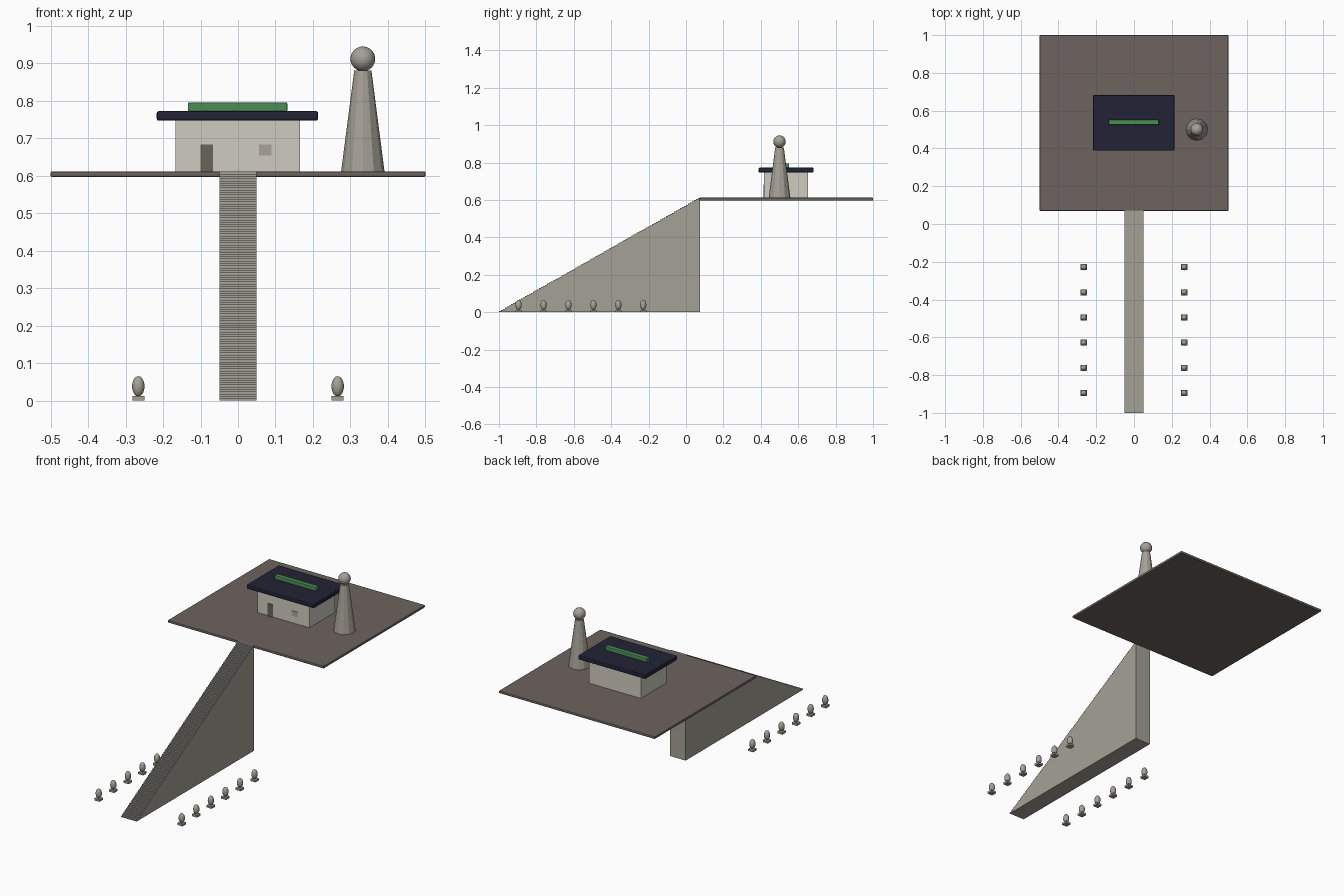
import bpy, bmesh, math

if "Cube" in bpy.data.objects:
    bpy.data.objects.remove(bpy.data.objects["Cube"])


def mat(name, r, g, b):
    m = bpy.data.materials.new(name)
    lin = [((c / 255 + 0.055) / 1.055) ** 2.4 for c in (r, g, b)]
    m.diffuse_color = (*lin, 1)
    m.use_nodes = True
    m.node_tree.nodes["Principled BSDF"].inputs["Base Color"].default_value = m.diffuse_color
    return m


STONE = mat("stone", 165, 161, 151)
EARTH = mat("terrace_brown", 108, 99, 94)
WALL = mat("plaster", 207, 203, 193)
NAVY = mat("roof_navy", 34, 34, 54)
GREEN = mat("ridge_green", 74, 142, 84)
DOOR = mat("door_grey", 104, 100, 92)
GLASS = mat("window_grey", 168, 164, 155)


def finish(name, bm, material, smooth=False):
    bmesh.ops.recalc_face_normals(bm, faces=bm.faces)
    me = bpy.data.meshes.new(name)
    bm.to_mesh(me)
    bm.free()
    me.materials.append(material)
    ob = bpy.data.objects.new(name, me)
    bpy.context.collection.objects.link(ob)
    for p in me.polygons:
        p.use_smooth = smooth
    return ob


def box(name, x, y, z, material, bevel=0):
    """Box from (min, max) ranges."""
    bm = bmesh.new()
    bmesh.ops.create_cube(bm, size=1)
    for v in bm.verts:
        v.co = [(r[0] + r[1]) / 2 + c * (r[1] - r[0]) for c, r in zip(v.co, (x, y, z))]
    ob = finish(name, bm, material)
    if bevel:
        m = ob.modifiers.new("bevel", "BEVEL")
        m.width, m.segments = bevel, 2
    return ob


def ball(name, loc, r, rz, material):
    bm = bmesh.new()
    bmesh.ops.create_uvsphere(bm, u_segments=24, v_segments=16, radius=1)
    for v in bm.verts:
        v.co = (loc[0] + v.co.x * r, loc[1] + v.co.y * r, loc[2] + v.co.z * rz)
    return finish(name, bm, material, True)


# terrace
box("terrace", (-0.5, 0.5), (0.07, 1.0), (0.597, 0.612), EARTH, 0.004)

# long stone staircase: stepped side profile extruded across x
N, Y0, Y1, H = 100, -1.0, 0.075, 0.611
profile = [(Y0, 0)]
for i in range(N):
    y = Y0 + (Y1 - Y0) * i / N
    z = H * (i + 1) / N
    profile += [(y, z), (y + (Y1 - Y0) / N, z)]
profile.append((Y1, 0))
bm = bmesh.new()
face = bm.faces.new([bm.verts.new((-0.05, y, z)) for y, z in profile])
ext = bmesh.ops.extrude_face_region(bm, geom=[face])
for e in ext["geom"]:
    if isinstance(e, bmesh.types.BMVert):
        e.co.x = 0.05
finish("staircase", bm, STONE)

# hall with roof, ridge, door and window
box("hall_walls", (-0.167, 0.165), (0.418, 0.652), (0.611, 0.748), WALL)
box("hall_roof", (-0.217, 0.214), (0.388, 0.683), (0.747, 0.773), NAVY, 0.006)
box("roof_ridge", (-0.134, 0.132), (0.525, 0.552), (0.772, 0.796), GREEN, 0.004)
box("door", (-0.1, -0.067), (0.414, 0.42), (0.612, 0.684), DOOR)
box("window", (0.056, 0.09), (0.415, 0.42), (0.654, 0.683), GLASS)

# faceted tapering tower with a ball on top
bm = bmesh.new()
bmesh.ops.create_cone(bm, cap_ends=True, segments=12, radius1=0.058, radius2=0.023, depth=0.27)
bmesh.ops.translate(bm, verts=bm.verts, vec=(0.333, 0.5, 0.746))
finish("tower", bm, STONE)
ball("tower_ball", (0.333, 0.5, 0.912), 0.033, 0.033, STONE)

# two rows of small statues on plinths
for side in (-1, 1):
    for i in range(6):
        x, y = 0.266 * side, -0.895 + 0.1333 * i
        box(f"plinth_{side}_{i}", (x - 0.016, x + 0.016), (y - 0.016, y + 0.016), (0, 0.012), STONE)
        ball(f"statue_{side}_{i}", (x, y, 0.0385), 0.0165, 0.027, STONE)
